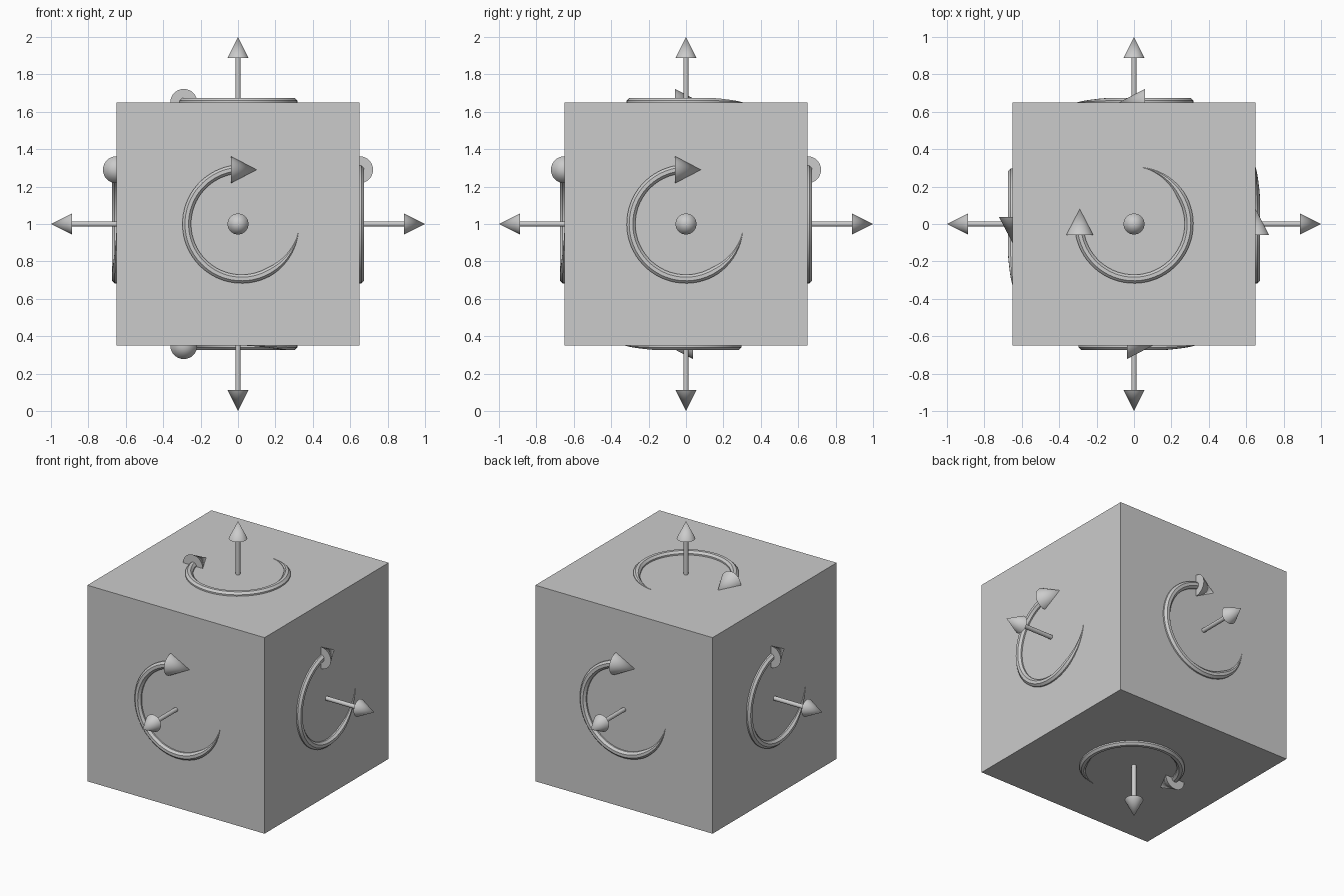
import bpy, bmesh
from math import cos, sin, radians, pi
from mathutils import Matrix, Vector

if "Cube" in bpy.data.objects:
    bpy.data.objects.remove(bpy.data.objects["Cube"])

CENTRE = Vector((0, 0, 1))
HALF = 0.65  # half the cube's edge


def finish(bm, name, matrix, smooth=None):
    bm.transform(matrix)
    bmesh.ops.recalc_face_normals(bm, faces=bm.faces)
    me = bpy.data.meshes.new(name)
    bm.to_mesh(me)
    bm.free()
    ob = bpy.data.objects.new(name, me)
    bpy.context.collection.objects.link(ob)
    if smooth:
        bpy.ops.object.select_all(action='DESELECT')
        ob.select_set(True)
        bpy.context.view_layer.objects.active = ob
        bpy.ops.object.shade_smooth_by_angle(angle=radians(smooth))
    return ob


def add_cone(bm, r1, r2, start, end, rot=Matrix()):
    """Capped cone or cylinder along local z from start to end."""
    move = Matrix.Translation((0, 0, (start + end) / 2))
    bmesh.ops.create_cone(bm, cap_ends=True, segments=32, radius1=r1,
                          radius2=r2, depth=end - start, matrix=rot @ move)


def straight_arrow(name, frame):
    bm = bmesh.new()
    add_cone(bm, 0.014, 0.014, HALF - 0.01, 0.89)
    add_cone(bm, 0.056, 0, 0.887, 1.0)
    finish(bm, name, frame, 40)


def curved_arrow(name, frame, shift):
    bm = bmesh.new()
    # octagonal tube swept along an arc, thinning to a pointed tail
    steps, sides, first, last = 48, 8, 96, 351
    rings = []
    for i in range(steps + 1):
        deg = first + (last - first) * i / steps
        a = radians(deg)
        r = 0.025 * max(0.06, min(1, (last - deg) / 50))
        mid = 0.294 + 0.5 * (0.025 - r)
        ring = []
        for k in range(sides):
            t = 2 * pi * (k + 0.5) / sides
            d = mid + r * cos(t)
            ring.append(bm.verts.new((d * cos(a), d * sin(a), r * sin(t))))
        rings.append(ring)
    for p, q in zip(rings, rings[1:]):
        for k in range(sides):
            j = (k + 1) % sides
            bm.faces.new((p[k], p[j], q[j], q[k]))
    bm.faces.new(rings[0])
    bm.faces.new(rings[-1])
    # arrowhead along local x
    head = Matrix.Translation((0, 0.29, 0)) @ Matrix.Rotation(pi / 2, 4, 'Y')
    add_cone(bm, 0.072, 0, -0.058, 0.08, head)
    finish(bm, name, frame @ Matrix.Translation((shift, 0, HALF)), 40)


# central cube
bm = bmesh.new()
bmesh.ops.create_cube(bm, size=2 * HALF)
finish(bm, "cube", Matrix.Translation(CENTRE))

# a straight and a curved arrow on each face: local x, local y, sideways shift
faces = {
    "front": ((1, 0, 0), (0, 0, 1), 0.02),
    "right": ((0, 1, 0), (0, 0, 1), 0),
    "back": ((-1, 0, 0), (0, 0, 1), 0),
    "left": ((0, -1, 0), (0, 0, 1), 0.02),
    "top": ((0, 1, 0), (-1, 0, 0), 0),
    "bottom": ((0, -1, 0), (-1, 0, 0), 0.02),
}
for side, (u, v, shift) in faces.items():
    u, v = Vector(u), Vector(v)
    axes = Matrix((u, v, u.cross(v))).transposed().to_4x4()
    frame = Matrix.Translation(CENTRE) @ axes
    straight_arrow(side + "_straight_arrow", frame)
    curved_arrow(side + "_curved_arrow", frame, shift)
